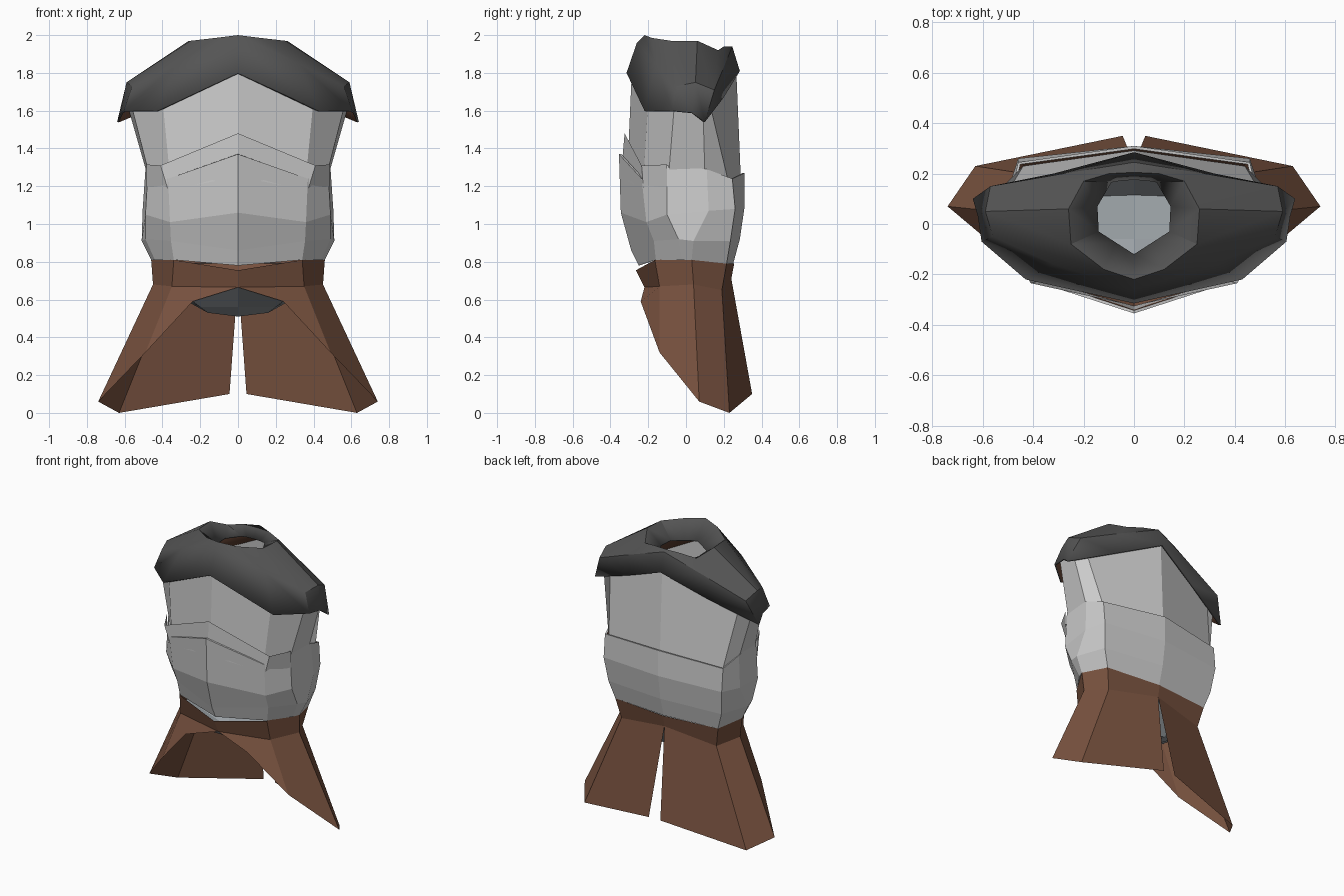
import bpy


def material(name, rgb):
    m = bpy.data.materials.new(name)
    m.diffuse_color = (*rgb, 1)
    return m


GREY = material("grey_cloth", (0.62, 0.62, 0.62))
DARK = material("dark_cloth", (0.09, 0.09, 0.09))
BROWN = material("brown_leather", (0.19, 0.085, 0.05))
BLUE = material("blue_grey", (0.32, 0.35, 0.37))


def loft(name, rings, mat, lining=None, smooth=False):
    """Half rings (front to back, top to bottom) skinned and mirrored in x."""
    n = len(rings[0])
    verts = [p for r in rings for p in r]
    faces = [(k * n + i, (k + 1) * n + i, (k + 1) * n + i + 1, k * n + i + 1)
             for k in range(len(rings) - 1) for i in range(n - 1)]
    me = bpy.data.meshes.new(name)
    me.from_pydata(verts, [], faces)
    ob = bpy.data.objects.new(name, me)
    bpy.context.collection.objects.link(ob)
    me.materials.append(mat)
    ob.modifiers.new("mirror", 'MIRROR')
    if lining:
        me.materials.append(lining)
        s = ob.modifiers.new("lining", 'SOLIDIFY')
        s.thickness, s.offset = 0.012, -1
        s.material_offset = 1
    if smooth:
        bpy.context.view_layer.objects.active = ob
        ob.select_set(True)
        bpy.ops.object.shade_smooth_by_angle(angle=0.6)
        ob.select_set(False)
    return ob


# Shoulder cape with neck hole, crease and drooping rim
loft("shoulder_cape", [
    [(0, -.12, 1.88), (.07, -.075, 1.88), (.14, -.03, 1.88), (.145, .07, 1.88),
     (.09, .165, 1.87), (.05, .172, 1.87), (0, .175, 1.87)],
    [(0, -.22, 2.0), (.12, -.18, 1.985), (.25, -.08, 1.97), (.26, .06, 1.97),
     (.20, .17, 1.92), (.1, .20, 1.94), (0, .205, 1.94)],
    [(0, -.26, 1.96), (.32, -.16, 1.85), (.56, -.05, 1.73), (.59, .05, 1.75),
     (.57, .15, 1.71), (.28, .20, 1.83), (0, .245, 1.94)],
    [(0, -.315, 1.80), (.43, -.22, 1.60), (.605, -.07, 1.60), (.62, .03, 1.59),
     (.64, .10, 1.54), (.32, .20, 1.67), (0, .285, 1.81)],
], DARK, BROWN, smooth=True)

# Tapered shirt below the cape
loft("shirt", [
    [(0, -.285, 1.85), (.40, -.20, 1.66), (.57, -.06, 1.65), (.58, .09, 1.61),
     (.50, .13, 1.62), (0, .265, 1.84)],
    [(0, -.305, 1.40), (.36, -.225, 1.25), (.475, -.09, 1.28), (.48, .10, 1.26),
     (.44, .23, 1.20), (0, .292, 1.20)],
], GREY)

# Pointed front band over the shirt
loft("front_band", [
    [(0, -.325, 1.48), (.41, -.235, 1.31), (.485, -.10, 1.315)],
    [(0, -.345, 1.25), (.37, -.225, 1.18), (.485, -.10, 1.20)],
], GREY)

# Bulging waist wrap
loft("waist_wrap", [
    [(0, -.355, 1.37), (.37, -.235, 1.24), (.475, -.10, 1.31), (.49, .11, 1.29),
     (.46, .245, 1.24), (0, .31, 1.27)],
    [(0, -.345, 1.06), (.36, -.21, 1.01), (.49, -.10, 1.05), (.505, .12, 1.07),
     (.46, .26, 1.08), (0, .31, 1.09)],
    [(0, -.29, .86), (.355, -.17, .91), (.49, -.04, .92), (.51, .04, .91),
     (.44, .235, .91), (0, .285, .92)],
    [(0, -.25, .78), (.34, -.16, .81), (.44, -.02, .81), (.46, .03, .81),
     (.40, .215, .79), (0, .25, .79)],
], GREY, BROWN)

# Belt
loft("belt", [
    [(0, -.265, .755), (.34, -.165, .81), (.46, .03, .815), (.40, .215, .79), (0, .255, .79)],
    [(0, -.22, .665), (.35, -.14, .67), (.45, .04, .68), (.37, .19, .65), (0, .24, .71)],
], BROWN)

# Flared coat tails, open at the front and slit at the back
loft("coat_tails", [
    [(0, -.22, .665), (.35, -.14, .67), (.45, .04, .68), (.37, .19, .65), (0, .24, .71)],
    [(.24, -.24, .59), (.49, -.14, .32), (.74, .07, .06), (.63, .23, 0), (.045, .35, .10)],
], BROWN)

# Crotch panel closing the bottom
loft("crotch_panel", [
    [(0, -.215, .665), (0, -.06, .56), (0, .115, .51), (0, .235, .70)],
    [(.24, -.225, .59), (.20, -.06, .56), (.16, .11, .53), (.18, .21, .67)],
    [(.35, -.13, .67), (.40, -.03, .68), (.43, .05, .68), (.36, .185, .66)],
], BLUE)
